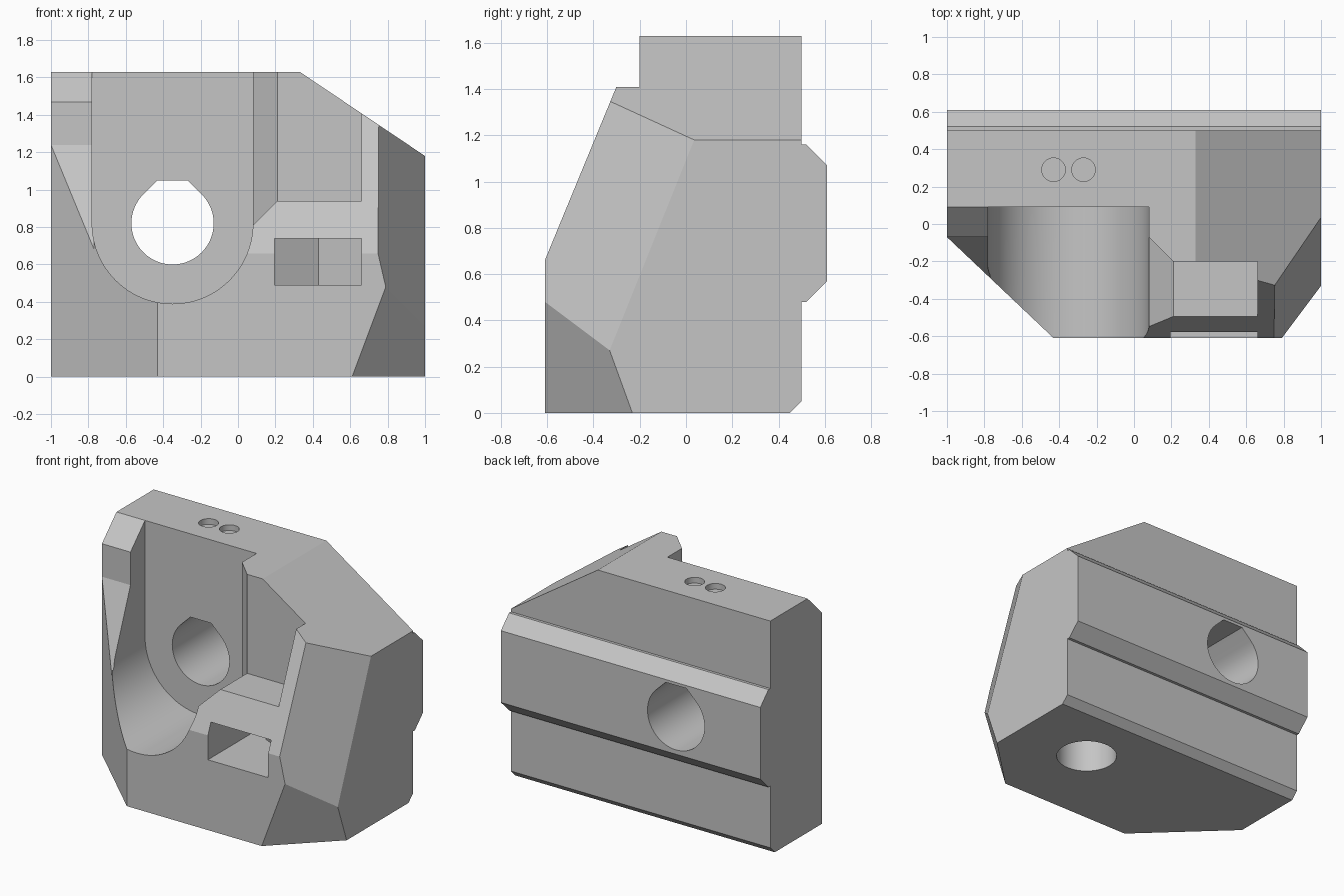
import bpy, bmesh, math
from mathutils import Vector

if "Cube" in bpy.data.objects:
    bpy.data.objects.remove(bpy.data.objects["Cube"], do_unlink=True)

grey = bpy.data.materials.new("plain grey")
grey.use_nodes = True
grey.diffuse_color = (0.56, 0.56, 0.56, 1)
grey.node_tree.nodes["Principled BSDF"].inputs["Base Color"].default_value = grey.diffuse_color


def loft(name, rings, planes=()):
    """Closed solid through matching rings, trimmed by (point, outward normal) planes."""
    bm = bmesh.new()
    rows = [[bm.verts.new(p) for p in ring] for ring in rings]
    n = len(rows[0])
    for a, b in zip(rows, rows[1:]):
        for i in range(n):
            j = (i + 1) % n
            bm.faces.new((a[i], a[j], b[j], b[i]))
    bm.faces.new(rows[0])
    bm.faces.new(rows[-1])
    for point, normal in planes:
        cut = bmesh.ops.bisect_plane(bm, geom=bm.verts[:] + bm.edges[:] + bm.faces[:],
                                     plane_co=point, plane_no=normal, dist=1e-5,
                                     clear_outer=True)
        edges = [e for e in cut["geom_cut"]
                 if isinstance(e, bmesh.types.BMEdge) and e.is_boundary]
        bmesh.ops.edgeloop_fill(bm, edges=edges)
    bmesh.ops.recalc_face_normals(bm, faces=bm.faces[:])
    mesh = bpy.data.meshes.new(name)
    bm.to_mesh(mesh)
    bm.free()
    mesh.materials.append(grey)
    obj = bpy.data.objects.new(name, mesh)
    bpy.context.collection.objects.link(obj)
    return obj


def prism(name, outline, axis, start, end, planes=()):
    """Extrude a 2D outline along x, y or z."""
    def place(p, d):
        return {"x": (d, p[0], p[1]), "y": (p[0], d, p[1]), "z": (p[0], p[1], d)}[axis]
    return loft(name, [[place(p, d) for p in outline] for d in (start, end)], planes)


def arc(cx, cy, r, start=0, end=360, steps=64):
    count = steps if end - start == 360 else steps + 1
    angles = [math.radians(start + (end - start) * i / steps) for i in range(count)]
    return [(cx + r * math.cos(a), cy + r * math.sin(a)) for a in angles]


def plane(a, b, c, outward):
    a, b, c = Vector(a), Vector(b), Vector(c)
    n = (b - a).cross(c - a).normalized()
    return a, n if n.dot(Vector(outward)) > 0 else -n


# Body: side profile with the rear rail, trimmed by the slanted corner planes
profile = [(-0.61, 0), (-0.61, 0.66), (-0.21, 1.63), (0.5, 1.63), (0.5, 1.16),
           (0.52, 1.16), (0.61, 1.07), (0.61, 0.57), (0.52, 0.48), (0.5, 0.48),
           (0.5, 0.05), (0.45, 0)]
low_corner = (0.79, -0.61, 0.48)
side_corner = (1, -0.33, 0.27)
trims = [
    plane((0.33, 0, 1.63), (1, 0, 1.18), (1, 1, 1.18), (1, 0, 1)),
    plane((-1, -0.07, 0), (-0.43, -0.61, 0), (-1, -0.07, 1), (-1, -1, 0)),
    plane(low_corner, side_corner, (0.61, -0.61, 0), (1, -1, 0)),
    plane(low_corner, side_corner, (0.75, -0.33, 1.35), (1, -1, 0)),
]
body = prism("mount_body", profile, "x", -1, 1, trims)

hole_x, hole_z = -0.35, 0.82
cutters = []

# Round-bottomed pocket open to the front and top
u_shape = [(-0.78, 2)] + arc(hole_x, hole_z, 0.43, 180, 360, 48) + [(0.08, 2)]
cutters.append(prism("round_pocket_cutter", u_shape, "y", -0.9, 0.09))

# Stepped pocket with a slanted transition beside the round pocket
stations = [(0, 0.01, 0.73), (0.21, -0.2, 0.94), (0.66, -0.2, 0.94)]
cutters.append(loft("side_pocket_cutter",
                    [[(x, y, z), (x, -0.9, z), (x, -0.9, 2), (x, y, 2)]
                     for x, y, z in stations]))

# Lowered lip at the left edge
lip = [(0.19, 1.73), (-0.07, 1.47), (-0.07, 1.24), (-0.32, 0.6), (-0.9, 0.6), (-0.9, 1.73)]
cutters.append(prism("left_lip_cutter", lip, "x", -1.2, -0.77))

# Through hole with a flattened peak
teardrop = arc(hole_x, hole_z, 0.22, 135, 405, 48) + [(hole_x + 0.08, 1.05), (hole_x - 0.08, 1.05)]
cutters.append(prism("through_hole_cutter", teardrop, "y", -0.2, 0.9))

# Nut slot with a pointed end, and the screw hole rising into it
slot = [(0.195, -0.9), (0.66, -0.9), (0.66, 0.15), (0.43, 0.29), (0.195, 0.15)]
cutters.append(prism("nut_slot_cutter", slot, "z", 0.49, 0.74))
cutters.append(prism("screw_hole_cutter", arc(0.43, 0.02, 0.2), "z", -0.2, 0.9))

# Two shallow round recesses on the top
for x in (-0.43, -0.27):
    cutters.append(prism("top_recess_cutter", arc(x, 0.29, 0.063, steps=32), "z", 1.59, 1.8))

# Apply the cuts and remove the cutters
bpy.context.view_layer.objects.active = body
body.select_set(True)
for cutter in cutters:
    cutter.hide_render = True
    mod = body.modifiers.new("cut", "BOOLEAN")
    mod.operation, mod.solver, mod.object = "DIFFERENCE", "EXACT", cutter
    bpy.ops.object.modifier_apply(modifier=mod.name)
    bpy.data.objects.remove(cutter, do_unlink=True)

bpy.ops.object.shade_smooth_by_angle(angle=math.radians(20))
